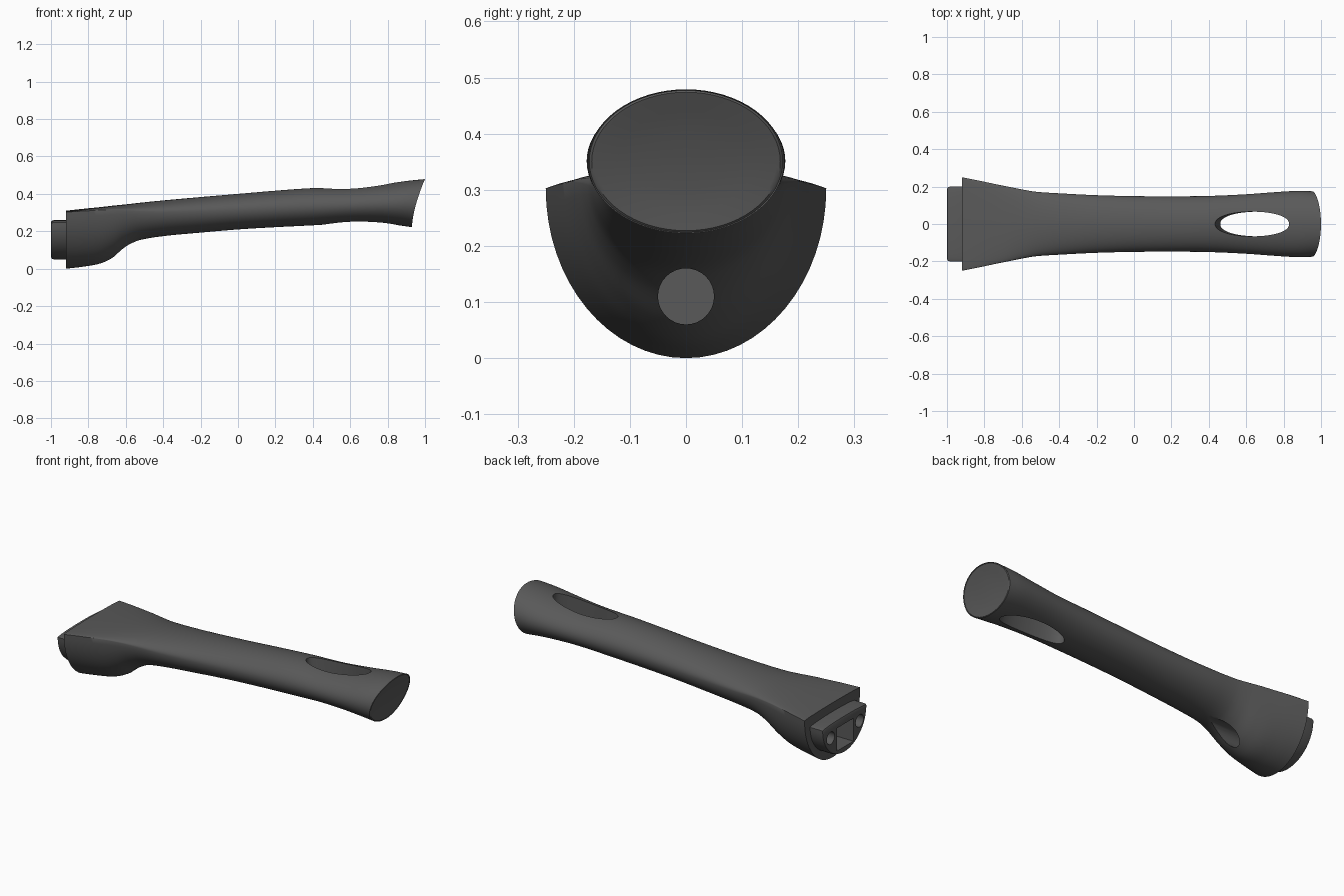
import bpy, bmesh, math

cube = bpy.data.objects.get("Cube")
if cube:
    bpy.data.objects.remove(cube, do_unlink=True)

grey = bpy.data.materials.new("dark grey plastic")
grey.use_nodes = True
colour = (0.10, 0.10, 0.10, 1)
grey.diffuse_color = colour
bsdf = grey.node_tree.nodes["Principled BSDF"]
bsdf.inputs["Base Color"].default_value = colour
bsdf.inputs["Roughness"].default_value = 0.6

SIDES = 64


def section(x, w, zb, zt, k):
    """Closed ring whose widest line sits at fraction k of its height."""
    mid = zb + k * (zt - zb)
    ring = []
    for i in range(SIDES):
        a = 2 * math.pi * i / SIDES
        s = math.sin(a)
        ring.append((x, w * math.cos(a), mid + s * (zt - mid if s > 0 else mid - zb)))
    return ring


def loft(name, rings):
    bm = bmesh.new()
    loops = [[bm.verts.new(p) for p in ring] for ring in rings]
    n = len(loops[0])
    for a, b in zip(loops, loops[1:]):
        for i in range(n):
            j = (i + 1) % n
            bm.faces.new((a[i], a[j], b[j], b[i]))
    bm.faces.new(loops[0])
    bm.faces.new(loops[-1])
    bmesh.ops.recalc_face_normals(bm, faces=bm.faces)
    mesh = bpy.data.meshes.new(name)
    bm.to_mesh(mesh)
    bm.free()
    mesh.materials.append(grey)
    obj = bpy.data.objects.new(name, mesh)
    bpy.context.collection.objects.link(obj)
    return obj


def smooth_stations(rows, steps=6):
    """Cubic interpolation of every column against the first one."""
    def slope(i, c):
        a, b = rows[max(i - 1, 0)], rows[min(i + 1, len(rows) - 1)]
        return (b[c] - a[c]) / (b[0] - a[0])
    out = []
    for i in range(len(rows) - 1):
        p, q = rows[i], rows[i + 1]
        d = q[0] - p[0]
        for s in range(steps):
            t = s / steps
            vals = [p[0] + t * d]
            for c in range(1, len(p)):
                vals.append((2*t**3 - 3*t*t + 1) * p[c] + (t**3 - 2*t*t + t) * d * slope(i, c)
                            + (3*t*t - 2*t**3) * q[c] + (t**3 - t*t) * d * slope(i + 1, c))
            out.append(vals)
    return out + [list(rows[-1])]


def cut(obj, cutter):
    mod = obj.modifiers.new("cut", 'BOOLEAN')
    mod.object = cutter
    mod.solver = 'EXACT'
    bpy.context.view_layer.objects.active = obj
    bpy.ops.object.modifier_apply(modifier=mod.name)


# Handle stations: x, half width, bottom, top, height of the widest line
stations = [
    (-0.92, 0.25, 0.0, 0.31, 0.975),
    (-0.82, 0.23, 0.012, 0.321, 0.96),
    (-0.73, 0.211, 0.03, 0.33, 0.94),
    (-0.66, 0.197, 0.065, 0.338, 0.91),
    (-0.59, 0.183, 0.118, 0.345, 0.85),
    (-0.52, 0.172, 0.153, 0.353, 0.77),
    (-0.40, 0.164, 0.174, 0.365, 0.68),
    (-0.20, 0.154, 0.193, 0.383, 0.60),
    (0.0, 0.149, 0.21, 0.40, 0.55),
    (0.20, 0.148, 0.222, 0.417, 0.52),
    (0.40, 0.15, 0.232, 0.431, 0.5),
    (0.60, 0.159, 0.243, 0.436, 0.5),
    (0.75, 0.171, 0.241, 0.453, 0.5),
    (0.85, 0.177, 0.232, 0.47, 0.5),
    (0.92, 0.175, 0.222, 0.479, 0.5),
]


def swept(x, z):
    """Lean the tip so that its end is a slanted, scooped surface."""
    weight = min(max((x - 0.6) / 0.32, 0), 1)
    t = min(max((z - 0.22) / 0.26, 0), 1)
    return x + weight * (0.01 + 0.07 * t ** 1.6)


rings = [section(*row) for row in smooth_stations(stations)]
tip = rings[-1]
# rounded rim, then rings closing the end
for shrink, out in ((0.985, 0.005), (0.96, 0.008), (0.92, 0.008), (0.7, 0.006), (0.4, 0.005), (0.1, 0.005)):
    rings.append([(0.912 + out, y * shrink, 0.35 + (z - 0.35) * shrink) for x, y, z in tip])
rings = [[(swept(x, z), y, z) for x, y, z in ring] for ring in rings]
handle = loft("handle", rings)

# Mounting tenon at the wide end, with a small rounded rim
tenon = loft("mounting_tenon", [
    section(-0.90, 0.20, 0.05, 0.26, 0.94),
    section(-0.985, 0.20, 0.05, 0.26, 0.94),
    section(-0.996, 0.196, 0.054, 0.256, 0.94),
    section(-1.0, 0.188, 0.062, 0.248, 0.94),
])


def slot(x, z):
    """Long rounded slot outline."""
    return [(x + 0.2 * math.cos(a), 0.066 * math.copysign(abs(math.sin(a)) ** 0.9, math.sin(a)), z)
            for a in (2 * math.pi * i / 64 for i in range(64))]


def box_ring(x, w, zb, zt):
    return [(x, -w, zb), (x, w, zb), (x, w, zt), (x, -w, zt)]


def round_ring(x, y, z, r):
    return [(x, y + r * math.cos(a), z + r * math.sin(a))
            for a in (2 * math.pi * i / 32 for i in range(32))]


# Hanging slot, leaning with the grip
hang_cutter = loft("hang_cutter", [slot(0.68, 0.1), slot(0.61, 0.6)])
# Blind screw hole under the neck
screw_cutter = loft("screw_cutter", [round_ring(-0.74, 0, 0.11, 0.05), round_ring(-0.45, 0, 0.11, 0.05)])
# Sockets in the tenon
sockets = [loft("socket_cutter", [box_ring(-1.1, 0.075, 0.085, 0.215), box_ring(-0.82, 0.075, 0.085, 0.215)])]
for side in (-1, 1):
    sockets.append(loft("side_socket_cutter", [round_ring(-1.1, side * 0.13, 0.18, 0.035),
                                               round_ring(-0.85, side * 0.13, 0.18, 0.035)]))

for cutter in (hang_cutter, screw_cutter, *sockets):
    cut(handle, cutter)
for cutter in sockets:
    cut(tenon, cutter)
for cutter in (hang_cutter, screw_cutter, *sockets):
    bpy.data.objects.remove(cutter, do_unlink=True)

# Smooth shading with crisp edges
for obj in (handle, tenon):
    bpy.ops.object.select_all(action='DESELECT')
    obj.select_set(True)
    bpy.context.view_layer.objects.active = obj
    bpy.ops.object.shade_smooth_by_angle(angle=math.radians(35))
